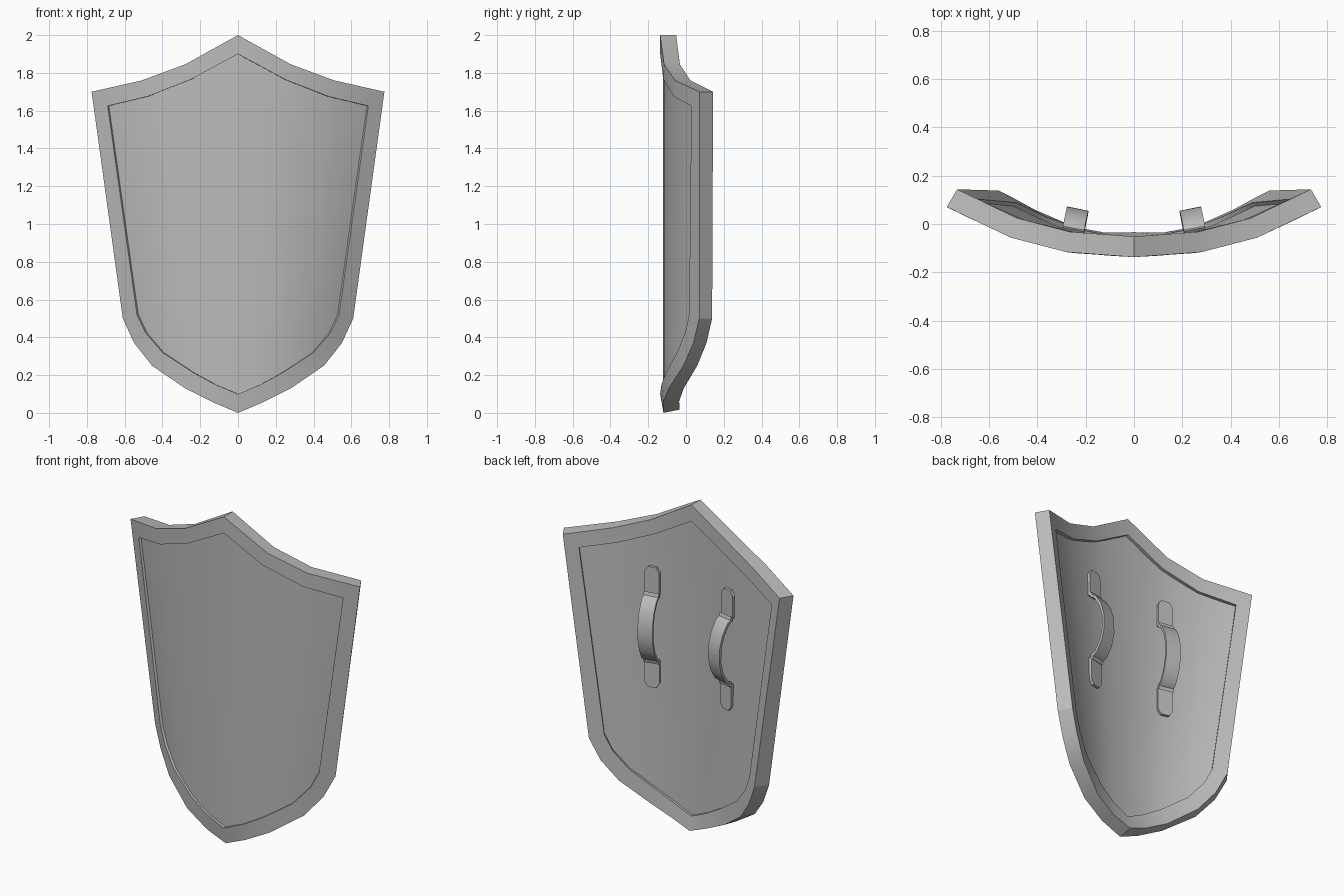
import bpy
import bmesh
import math
from mathutils import Vector

if "Cube" in bpy.data.objects:
    bpy.data.objects.remove(bpy.data.objects["Cube"])

steel = bpy.data.materials.new("grey steel")
steel.use_nodes = True
steel.diffuse_color = (0.5, 0.5, 0.5, 1)
steel.node_tree.nodes["Principled BSDF"].inputs["Base Color"].default_value = (0.5, 0.5, 0.5, 1)

THICK = 0.085


def curved(x, z, depth):
    """Point on the tapered, bowed shield surface, pushed back along its normal."""
    width = 0.541 + 0.1375 * z
    u = abs(x) / width
    slope = 0.455 * u ** 1.2 / width * (1 if x >= 0 else -1)
    normal = Vector((-slope, 1, 0)).normalized()
    tip = max(0, 1 - z / 0.1)
    front = Vector((x, -0.137 + 0.207 * u ** 2.2 + 0.018 * tip, z))
    return front + normal * depth + Vector((0, 0, 0.2 * depth * tip))


def finish(name, bm, angle):
    bmesh.ops.remove_doubles(bm, verts=bm.verts, dist=0.0001)
    bmesh.ops.recalc_face_normals(bm, faces=bm.faces)
    mesh = bpy.data.meshes.new(name)
    bm.to_mesh(mesh)
    bm.free()
    mesh.materials.append(steel)
    obj = bpy.data.objects.new(name, mesh)
    bpy.context.collection.objects.link(obj)
    bpy.ops.object.select_all(action='DESELECT')
    obj.select_set(True)
    bpy.context.view_layer.objects.active = obj
    bpy.ops.object.shade_smooth_by_angle(angle=math.radians(angle))
    return obj


def bridge(bm, rings, closed_rings, closed_sections):
    """Quads between neighbouring rows of points."""
    rows = [[bm.verts.new(p) for p in ring] for ring in rings]
    pairs = list(zip(rows, rows[1:] + rows[:1])) if closed_sections else list(zip(rows, rows[1:]))
    for a, b in pairs:
        n = len(a)
        for i in range(n if closed_rings else n - 1):
            j = (i + 1) % n
            bm.faces.new((a[i], a[j], b[j], b[i]))
    return rows


# Half outlines from the top point round to the bottom point
outer = [(0, 2), (0.28, 1.845), (0.51, 1.76), (0.775, 1.70), (0.61, 0.5),
         (0.55, 0.37), (0.455, 0.25), (0.28, 0.13), (0.13, 0.055), (0, 0)]
inner = [(0, 1.9), (0.25, 1.765), (0.48, 1.675), (0.69, 1.625), (0.535, 0.52),
         (0.49, 0.425), (0.40, 0.32), (0.24, 0.215), (0.12, 0.15), (0, 0.1)]


def full(half):
    return half + [(-x, z) for x, z in half[-2:0:-1]]


# Raised rim
bm = bmesh.new()
sections = [(outer, 0), (inner, 0), (inner, THICK), (outer, THICK)]
bridge(bm, [[curved(x, z, d) for x, z in full(half)] for half, d in sections], True, True)
finish("rim", bm, 20)


# Recessed panel, tucked slightly into the rim
def height_at(points, x):
    points = sorted(points)
    for (x0, z0), (x1, z1) in zip(points, points[1:]):
        if x <= x1 + 1e-6:
            return z0 + (z1 - z0) * (x - x0) / (x1 - x0)


columns = [0, 0.22, 0.36, 0.45, 0.58, 0.7, 0.75, 0.84, 0.92, 1]
columns = [-s for s in columns[:0:-1]] + columns
ROWS = 8
bm = bmesh.new()
for depth in (0.014, THICK - 0.018):
    grid = []
    for s in columns:
        xt, xb = 0.69 * abs(s), 0.535 * abs(s)
        zt, zb = height_at(inner[:4], xt), height_at(inner[4:], xb)
        column = []
        for r in range(ROWS + 1):
            t = r / ROWS
            x = math.copysign(xb + (xt - xb) * t, s) * 1.02
            z = 0.9 + (zb + (zt - zb) * t - 0.9) * 1.02
            column.append(curved(x, z, depth))
        grid.append(column)
    bridge(bm, grid, False, False)
bmesh.ops.remove_doubles(bm, verts=bm.verts, dist=0.0001)
# Sew the two sheets along their border
bmesh.ops.bridge_loops(bm, edges=[e for e in bm.edges if e.is_boundary])
finish("panel", bm, 35)


# Handles: clipped pads and a bowed strap on the back of the panel
HANDLE_Z = 1.195
arch = [(0.215, 0.012), (0.195, 0.018), (0.18, 0.042), (0.12, 0.078), (0.045, 0.098)]
arch = arch + [(-z, h) for z, h in arch[::-1]]
pad = [(0.045, 0.20), (0.045, 0.335), (0.025, 0.365)]
pad = pad + [(-x, z) for x, z in pad[::-1]]

for side, label in ((1, "left"), (-1, "right")):
    def place(across, z, lift):
        base = curved(0.268 * side, z, THICK - 0.018)
        out = (curved(0.268 * side, z, 1) - curved(0.268 * side, z, 0)).normalized()
        along = Vector((out.y, -out.x, 0))
        return base + along * across + out * lift

    for sign, end in ((1, "upper"), (-1, "lower")):
        bm = bmesh.new()
        rows = bridge(bm, [[place(x, HANDLE_Z + sign * z, lift) for x, z in pad]
                           for lift in (-0.012, 0.018)], True, False)
        for row in rows:
            bm.faces.new(row)
        finish(f"{label}_handle_{end}_pad", bm, 30)

    bm = bmesh.new()
    loops = []
    for z, h in arch:
        loops.append([place(x, HANDLE_Z + z * k, h + d) for x, d, k in
                      ((-0.045, 0, 0.95), (0.045, 0, 0.95), (0.045, 0.014, 1), (-0.045, 0.014, 1))])
    rows = bridge(bm, loops, True, False)
    bm.faces.new(rows[0])
    bm.faces.new(rows[-1])
    finish(f"{label}_handle_strap", bm, 40)
